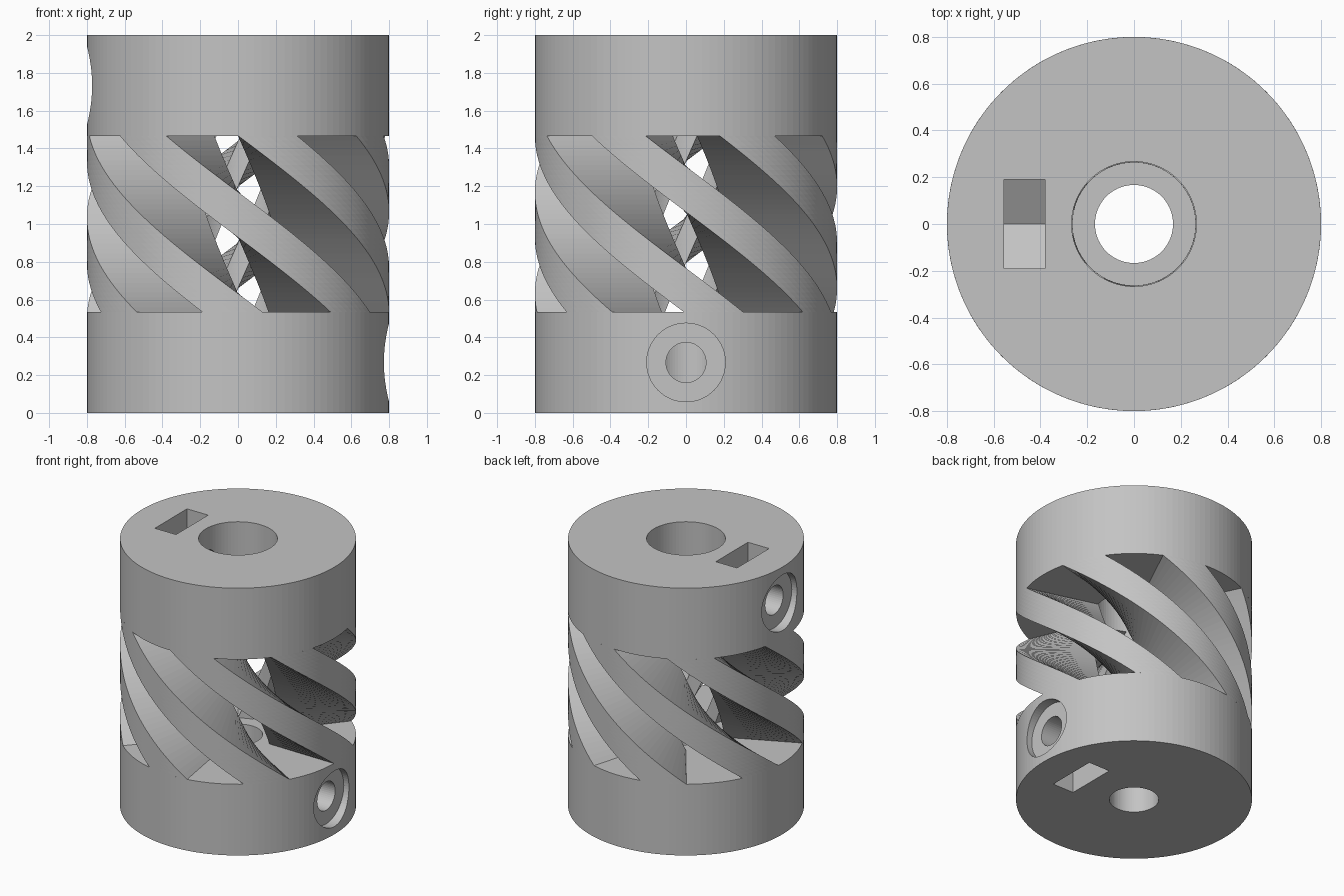
import bpy, bmesh
from math import cos, sin, pi, radians, tau
from mathutils import Matrix

cube = bpy.data.objects.get("Cube")
if cube:
    bpy.data.objects.remove(cube, do_unlink=True)

RADIUS, WIDE_BORE, NARROW_BORE = 0.8, 0.267, 0.167
HUB = 0.533                       # hub height
SCREW = 0.267                     # screw axis distance from the hub's outer end
ARMS, ARM_WIDTH, TWIST = 7, radians(23), radians(89.3)
START = radians(-90)              # right edge of the first arm at its top

grey = bpy.data.materials.new("plain_grey")
grey.use_nodes = True
grey.diffuse_color = (0.55, 0.55, 0.55, 1)
grey.node_tree.nodes["Principled BSDF"].inputs["Base Color"].default_value = (0.55, 0.55, 0.55, 1)


def make_object(name, bm):
    bmesh.ops.recalc_face_normals(bm, faces=bm.faces)
    mesh = bpy.data.meshes.new(name)
    bm.to_mesh(mesh)
    bm.free()
    mesh.materials.append(grey)
    obj = bpy.data.objects.new(name, mesh)
    bpy.context.collection.objects.link(obj)
    return obj


def prism(name, section, axis, start, end):
    """Extrude a closed 2D section along x (section in y, z) or z (section in x, y)."""
    place = (lambda p, t: (t, *p)) if axis == "x" else (lambda p, t: (*p, t))
    bm = bmesh.new()
    rings = [[bm.verts.new(place(p, t)) for p in section] for t in (start, end)]
    n = len(section)
    for ring in rings:
        bm.faces.new(ring)
    for i in range(n):
        j = (i + 1) % n
        bm.faces.new((rings[0][i], rings[0][j], rings[1][j], rings[1][i]))
    return make_object(name, bm)


def circle(radius, sides, height=0):
    return [(radius * cos(tau * i / sides), radius * sin(tau * i / sides) + height)
            for i in range(sides)]


def cut(target, cutter):
    cutter.hide_render = True
    mod = target.modifiers.new("cut", "BOOLEAN")
    mod.operation, mod.solver, mod.object = "DIFFERENCE", "EXACT", cutter
    bpy.context.view_layer.update()
    graph = bpy.context.evaluated_depsgraph_get()
    mesh = bpy.data.meshes.new_from_object(target.evaluated_get(graph))
    target.modifiers.clear()
    target.data = mesh
    bpy.data.objects.remove(cutter, do_unlink=True)


def clamp_hub(name, bore):
    """Hub with its outer end on top and the clamping screw on the -x side."""
    axis = HUB - SCREW
    hub = prism(name, circle(RADIUS, 120), "z", 0, HUB)
    cut(hub, prism("bore_cutter", circle(bore, 72), "z", -0.1, HUB + 0.1))
    cut(hub, prism("screw_cutter", circle(0.106, 48, axis), "x", -1, 0))
    cut(hub, prism("screw_head_cutter", circle(0.208, 64, axis), "x", -1, -0.73))
    # Nut pocket: pointed floor fitting a hexagonal nut
    pocket = [(-0.19, 0.7), (-0.19, axis - 0.11), (0, axis - 0.22),
              (0.19, axis - 0.11), (0.19, 0.7)]
    cut(hub, prism("nut_cutter", pocket, "x", -0.555, -0.38))
    return hub


# Hubs: the lower one is the upper one turned over
upper = clamp_hub("upper_hub", WIDE_BORE)
upper.data.transform(Matrix.Translation((0, 0, 2 - HUB)))
lower = clamp_hub("lower_hub", NARROW_BORE)
lower.data.transform(Matrix.Translation((0, 0, HUB)) @ Matrix.Rotation(pi, 4, "Y"))


# Helical arms between the hubs
def helical_arm(name, angle, slices=36, steps=8):
    bm = bmesh.new()
    rings = []
    for s in range(slices + 1):
        t = s / slices
        z = HUB + t * (2 - 2 * HUB)
        base = angle + TWIST * (1 - t)
        arc = [base + ARM_WIDTH * k / steps for k in range(steps + 1)]
        outline = [(RADIUS, a) for a in arc] + [(WIDE_BORE - 0.004, a) for a in reversed(arc)]
        rings.append([bm.verts.new((r * cos(a), r * sin(a), z)) for r, a in outline])
    for low, high in zip(rings, rings[1:]):
        for i in range(len(low)):
            j = (i + 1) % len(low)
            bm.faces.new((low[i], low[j], high[j], high[i]))
    bm.faces.new(rings[0])
    bm.faces.new(rings[-1])
    return make_object(name, bm)


for n in range(ARMS):
    helical_arm(f"helical_arm_{n + 1}", START + tau * n / ARMS)
